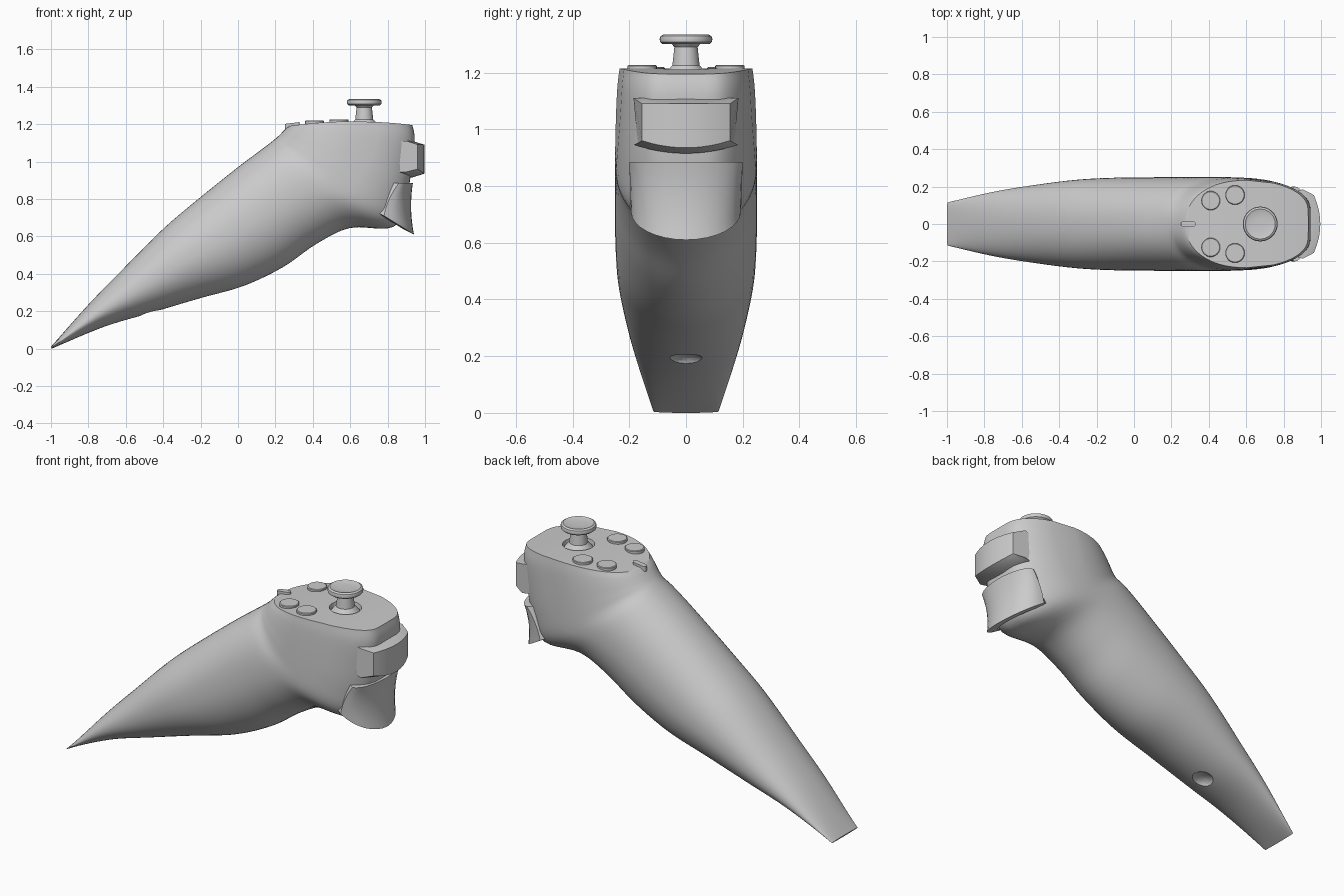
import bpy, bmesh, math
from mathutils import Vector

cube = bpy.data.objects.get("Cube")
if cube:
    bpy.data.objects.remove(cube, do_unlink=True)

grey = bpy.data.materials.new("plain grey")
grey.use_nodes = True
grey.diffuse_color = (0.6, 0.6, 0.6, 1)
grey.node_tree.nodes["Principled BSDF"].inputs["Base Color"].default_value = (0.6, 0.6, 0.6, 1)


def finish(name, bm):
    bmesh.ops.recalc_face_normals(bm, faces=bm.faces)
    mesh = bpy.data.meshes.new(name)
    bm.to_mesh(mesh)
    bm.free()
    mesh.materials.append(grey)
    obj = bpy.data.objects.new(name, mesh)
    bpy.context.collection.objects.link(obj)
    return obj


def activate(obj):
    bpy.ops.object.select_all(action='DESELECT')
    obj.select_set(True)
    bpy.context.view_layer.objects.active = obj


def smooth(obj, angle=32):
    activate(obj)
    bpy.ops.object.shade_smooth_by_angle(angle=math.radians(angle))


def loft(rings, cap_end=True):
    """Join closed rings of points into a tube, capping its ends."""
    bm = bmesh.new()
    rows = [[bm.verts.new(p) for p in ring] for ring in rings]
    n = len(rows[0])
    for a, b in zip(rows, rows[1:]):
        for i in range(n):
            j = (i + 1) % n
            bm.faces.new((a[i], a[j], b[j], b[i]))
    bm.faces.new(rows[0])
    if cap_end:
        bm.faces.new(rows[-1])
    return bm, rows


def lathe(name, profile, centre, sides=40):
    """Turn a radius/height profile around a vertical axis."""
    rings = [[Vector(centre) + Vector((r * math.cos(t), r * math.sin(t), z))
              for t in (math.tau * i / sides for i in range(sides))] for r, z in profile]
    obj = finish(name, loft(rings)[0])
    smooth(obj)
    return obj


def cut(obj, cutter):
    cutter.hide_render = True
    mod = obj.modifiers.new("cut", 'BOOLEAN')
    mod.operation, mod.solver, mod.object = 'DIFFERENCE', 'EXACT', cutter
    activate(obj)
    bpy.ops.object.modifier_apply(modifier=mod.name)
    bpy.data.objects.remove(cutter, do_unlink=True)


def spline(stations, steps):
    """Smooth interpolation through tuples of numbers."""
    out = []
    last = len(stations) - 1
    for i in range(last):
        p0, p1, p2, p3 = (stations[min(max(i + d, 0), last)] for d in (-1, 0, 1, 2))
        for s in range(steps):
            t = s / steps
            out.append([b + t * (c - a) / 2 + t * t * (2 * a - 5 * b + 4 * c - d) / 2
                        + t ** 3 * (3 * b - a - 3 * c + d) / 2
                        for a, b, c, d in zip(p0, p1, p2, p3)])
    return out + [list(stations[-1])]


# Body sections: back x, z; front x, z; half width; front squareness; front taper
stations = [
    (-1.0, .01, -.995, 0, .115, 2, 0),
    (-.8, .235, -.72, .115, .17, 2, 0),
    (-.62, .42, -.47, .19, .206, 2, 0),
    (-.4, .64, -.2, .27, .237, 2, 0),
    (-.2, .81, .03, .335, .248, 2, 0),
    (0, .97, .24, .435, .25, 2, 0),
    (.1, 1.045, .42, .56, .25, 2.1, .02),
    (.16, 1.09, .6, .645, .25, 2.3, .08),
    (.195, 1.118, .83, .65, .25, 2.8, .2),
    (.215, 1.135, .9, .8, .249, 3.8, .3),
    (.235, 1.155, .93, .98, .246, 5, .34),
    (.255, 1.175, .945, 1.12, .241, 5.5, .34),
    (.275, 1.19, .932, 1.195, .234, 5.5, .34),
]
N = 64


def section(st, dome):
    bx, bz, fx, fz, w, sq, taper = st
    ring = []
    for i in range(N):
        c, s = math.cos(math.tau * i / N), math.sin(math.tau * i / N)
        e = 2 / (sq if c > 0 else 2.2)
        u = math.copysign(abs(c) ** e, c)
        v = w * math.copysign(abs(s) ** e, s) * (1 - taper * max(0, u) ** 2)
        t = (u + 1) / 2
        ring.append((bx + t * (fx - bx), v, bz + t * (fz - bz) + dome * (1 - u * u)))
    return ring


sections = spline(stations, 5)
count = len(sections)
bm, rows = loft([section(st, .022 * max(0, 1 - (count - 1 - k) / 12))
                 for k, st in enumerate(sections)], cap_end=False)
# Gently arched top panel, ruled from side to side
top = rows[-1]
bm.faces.new((top[0], top[1], top[-1]))
bm.faces.new((top[N // 2], top[N // 2 - 1], top[N // 2 + 1]))
for i in range(1, N // 2 - 1):
    bm.faces.new((top[i], top[i + 1], top[N - i - 1], top[N - i]))
body = finish("grip_body", bm)

# Stick well and the small hollow beneath the grip
stick = (.675, 0, 0)
cut(body, lathe("well_cutter", [(.075, 1.165), (.098, 1.3)], stick))
bm = bmesh.new()
bmesh.ops.create_uvsphere(bm, u_segments=32, v_segments=16, radius=1)
for v in bm.verts:
    v.co = Vector((v.co.x * .07 - .455, v.co.y * .075, v.co.z * .045 + .168))
cut(body, finish("hollow_cutter", bm))
smooth(body)

# Thumb stick: collar, waisted stem and rounded cap
lathe("thumb_stick", [(.078, 1.16), (.074, 1.195), (.06, 1.212), (.048, 1.225), (.041, 1.29),
                      (.05, 1.3), (.082, 1.3), (.091, 1.307), (.093, 1.318),
                      (.09, 1.328), (.08, 1.334), (.068, 1.33), (.03, 1.328)], stick)

# Round face buttons, mirrored in pairs
for side, label in ((1, "left"), (-1, "right")):
    for x, y, r, z, end in ((.41, .125, .051, 1.219, "rear"), (.54, .155, .052, 1.226, "front")):
        lathe(f"{end}_button_{label}", [(r, z - .05), (r, z - .003), (r - .004, z)],
              (x, side * y, 0), 32)

# Small pill-shaped menu button
pill = []
for i in range(24):
    t = math.tau * i / 24
    pill.append((.29 + math.copysign(.026, math.cos(t)) + .014 * math.cos(t), .015 * math.sin(t)))
menu = finish("menu_button", loft([[(x, y, z + .12 * (x - .29)) for x, y in pill]
                                   for z in (1.17, 1.206)])[0])
smooth(menu)

# Bevelled front pad wrapping around the nose
spread = [i / 8 - 1 for i in range(17)]
rings = []
for s in spread:
    q = s * s
    rings.append([(.85, .17 * s, 1.11), (.932 - .03 * q, .185 * s, 1.11),
                  (.996 - .035 * q, .155 * s, 1.09), (.996 - .035 * q, .155 * s, .935 + .025 * q),
                  (.932 - .03 * q, .185 * s, .915 + .03 * q), (.85, .17 * s, .915 + .03 * q)])
smooth(finish("front_pad", loft(rings)[0]))

# Curved trigger with a slanted lower edge
rings = []
for s in spread:
    a = s * math.pi / 2
    y = .2 * math.sin(a)
    curl = 1 - math.cos(a)
    low = .61 + .1 * curl
    ring = []
    for k in range(9):
        t = k / 8
        z = .885 + t * (low - .885)
        x = .935 - .05 * t * (1 - t) + .006 * t - curl * (.075 + .085 * t)
        ring.append((x, y * (1 - .03 * t), z))
    ring += [(x - .06, y * .85, low + .03), (.8, y * .8, .885)]
    rings.append(ring)
smooth(finish("trigger", loft(rings)[0]))
